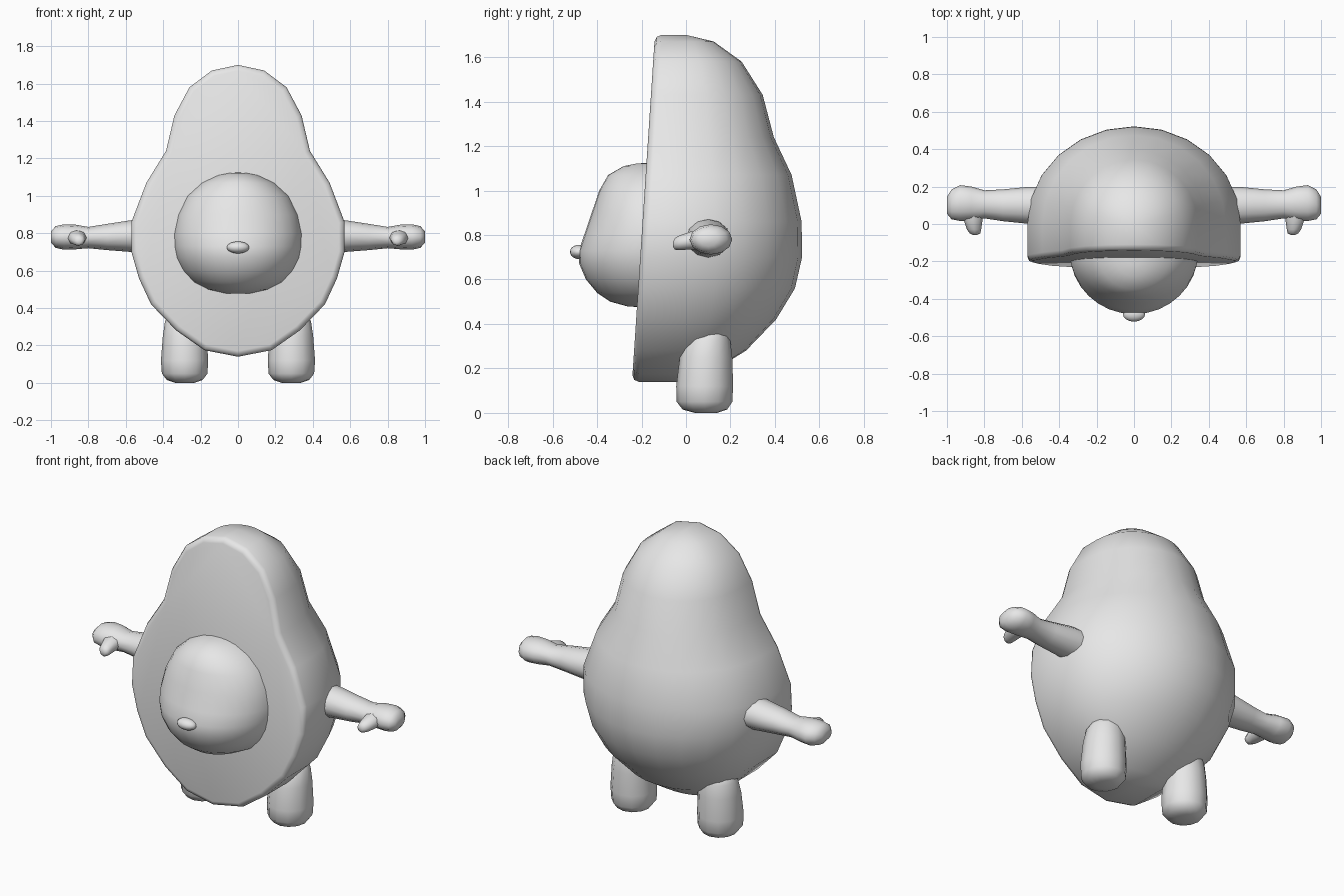
import bpy
import bmesh
from math import cos, sin, pi, radians

cube = bpy.data.objects.get("Cube")
if cube:
    bpy.data.objects.remove(cube, do_unlink=True)

grey = bpy.data.materials.new("plain grey")
grey.use_nodes = True
grey.diffuse_color = (0.8, 0.8, 0.8, 1)
grey.node_tree.nodes["Principled BSDF"].inputs["Base Color"].default_value = (0.8, 0.8, 0.8, 1)


def finish(obj, mirrored=False):
    """Colour, smooth and optionally mirror a part."""
    obj.data.materials.clear()
    obj.data.materials.append(grey)
    bpy.ops.object.select_all(action="DESELECT")
    obj.select_set(True)
    bpy.context.view_layer.objects.active = obj
    bpy.ops.object.shade_smooth_by_angle(angle=radians(60))
    if mirrored:
        obj.modifiers.new("Mirror", "MIRROR").use_mirror_merge = False


def loft(name, rings, closed, bevel=0.0, mirrored=False):
    """Skin rings of points, close the holes and round the cap edge."""
    bm = bmesh.new()
    rows = [[bm.verts.new(p) for p in ring] for ring in rings]
    count = len(rings[0])
    for a, b in zip(rows, rows[1:]):
        for i in range(count if closed else count - 1):
            j = (i + 1) % count
            bm.faces.new((a[i], a[j], b[j], b[i]))
    bmesh.ops.remove_doubles(bm, verts=bm.verts[:], dist=0.0005)
    border = [e for e in bm.edges if e.is_boundary]
    caps = bmesh.ops.holes_fill(bm, edges=border, sides=0)["faces"]
    bmesh.ops.recalc_face_normals(bm, faces=bm.faces[:])
    if bevel:
        rim = list({e for f in caps for e in f.edges})
        bmesh.ops.bevel(bm, geom=rim, offset=bevel, segments=2, profile=0.5,
                        affect="EDGES", clamp_overlap=True)
    mesh = bpy.data.meshes.new(name)
    bm.to_mesh(mesh)
    bm.free()
    obj = bpy.data.objects.new(name, mesh)
    bpy.context.collection.objects.link(obj)
    finish(obj, mirrored)


def half_shell(name, levels, centre, side, flat, segments, bevel=0.0):
    """Half-round solid from (height, half width, depth) levels with a flat cap."""
    rings = []
    for z, w, d in levels:
        ring = [(w, flat(z), z)]
        for k in range(segments + 1):
            a = pi * k / segments
            ring.append((w * cos(a), centre + side * d * sin(a), z))
        ring.append((-w, flat(z), z))
        rings.append(ring)
    loft(name, rings, False, bevel)


def tube(name, stations, axis, sides=12):
    """Mirrored limb from (x, y, z, radius, radius) stations along an axis."""
    rings = []
    for x, y, z, r, s in stations:
        ring = []
        for k in range(sides):
            u, v = r * cos(2 * pi * k / sides), s * sin(2 * pi * k / sides)
            offset = {"x": (0, u, v), "y": (u, 0, v), "z": (u, v, 0)}[axis]
            ring.append((x + offset[0], y + offset[1], z + offset[2]))
        rings.append(ring)
    loft(name, rings, True, mirrored=True)


# Pear-shaped body: rounded back, flat tilted front
half_shell("body", [
    (0.14, 0, 0), (0.175, 0.18, 0.1), (0.28, 0.33, 0.27), (0.42, 0.465, 0.405),
    (0.56, 0.53, 0.49), (0.7, 0.57, 0.522), (0.86, 0.57, 0.52), (1.07, 0.49, 0.475),
    (1.24, 0.385, 0.395), (1.43, 0.34, 0.345), (1.58, 0.26, 0.25),
    (1.67, 0.14, 0.125), (1.7, 0, 0),
], 0, 1, lambda z: -0.252 + 0.066 * z, 12, 0.03)

# Round stone bulging out of the front
half_shell("stone", [
    (0.475, 0, 0), (0.478, 0.08, 0.11), (0.5, 0.17, 0.19), (0.54, 0.245, 0.25),
    (0.6, 0.297, 0.3), (0.67, 0.331, 0.33), (0.73, 0.343, 0.332), (0.8, 0.344, 0.308),
    (0.9, 0.322, 0.274), (1.0, 0.272, 0.24), (1.07, 0.194, 0.2),
    (1.11, 0.108, 0.13), (1.122, 0.05, 0.07), (1.125, 0, 0),
], -0.15, -1, lambda z: -0.15, 16)

# Small nose on the stone
bpy.ops.mesh.primitive_uv_sphere_add(segments=16, ring_count=10, radius=1,
                                     location=(0, -0.482, 0.724))
nose = bpy.context.object
nose.name = "nose"
nose.scale = (0.06, 0.04, 0.032)
finish(nose)

# Arms with rounded hands
tube("arms", [
    (0.45, 0.1, 0.785, 0.1, 0.09), (0.57, 0.1, 0.785, 0.098, 0.085),
    (0.7, 0.1, 0.78, 0.085, 0.07), (0.8, 0.105, 0.777, 0.075, 0.057),
    (0.87, 0.11, 0.78, 0.09, 0.066), (0.93, 0.112, 0.78, 0.096, 0.068),
    (0.975, 0.105, 0.78, 0.08, 0.058), (1.0, 0.1, 0.78, 0.045, 0.03),
], "x")

# Thumbs pointing forward
tube("thumbs", [
    (0.86, 0.1, 0.78, 0.055, 0.045), (0.86, 0.02, 0.775, 0.05, 0.04),
    (0.855, -0.03, 0.765, 0.038, 0.033), (0.85, -0.05, 0.76, 0.028, 0.026),
    (0.85, -0.058, 0.758, 0.012, 0.012),
], "y", 8)

# Stubby legs
tube("legs", [
    (0.285, 0.09, 0.0, 0.05, 0.05), (0.285, 0.085, 0.015, 0.095, 0.1),
    (0.285, 0.083, 0.05, 0.122, 0.125), (0.286, 0.084, 0.12, 0.126, 0.128),
    (0.284, 0.09, 0.25, 0.118, 0.118), (0.28, 0.097, 0.33, 0.11, 0.102),
    (0.275, 0.11, 0.38, 0.085, 0.07), (0.27, 0.11, 0.395, 0.045, 0.035),
], "z")
